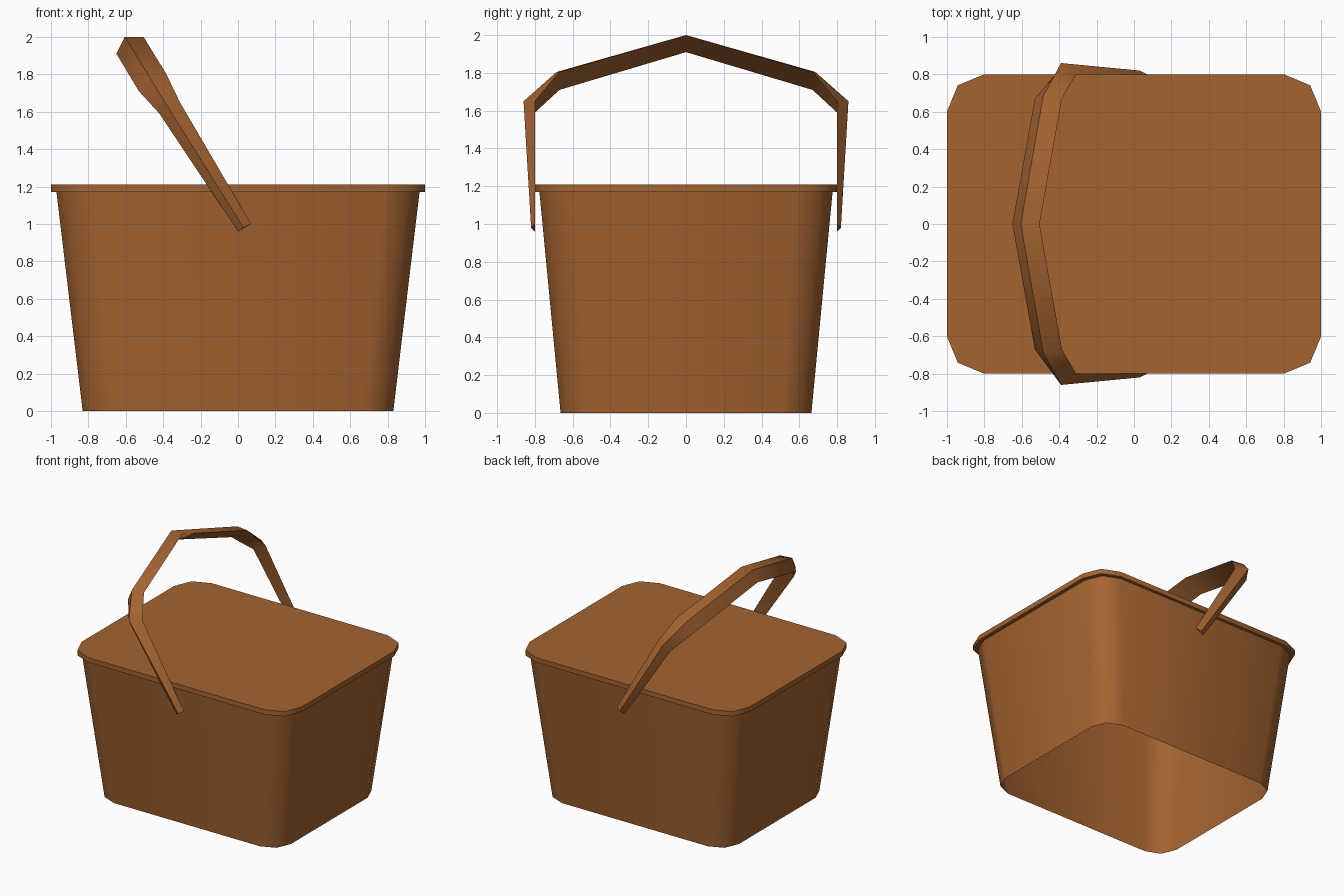
import bpy, bmesh, math

if "Cube" in bpy.data.objects:
    bpy.data.objects.remove(bpy.data.objects["Cube"])

brown = bpy.data.materials.new("warm_brown")
brown.diffuse_color = (0.376, 0.127, 0.03, 1)
brown.use_nodes = True
brown.node_tree.nodes["Principled BSDF"].inputs["Base Color"].default_value = brown.diffuse_color


def ring(scale, z):
    """Rounded rectangle outline, two segments per corner."""
    pts = []
    for sx, sy, start in ((1, 1, 0), (-1, 1, 90), (-1, -1, 180), (1, -1, 270)):
        for k in range(3):
            a = math.radians(start + 45 * k)
            x, y = 0.8 * sx + 0.2 * math.cos(a), 0.6 * sy + 0.2 * math.sin(a)
            pts.append((x * scale, y * scale, z))
    return pts


def loft(name, rings, cap_start, cap_end, angle):
    """Skin a list of closed rings."""
    bm = bmesh.new()
    loops = [[bm.verts.new(p) for p in r] for r in rings]
    n = len(loops[0])
    for a, b in zip(loops, loops[1:]):
        for i in range(n):
            j = (i + 1) % n
            bm.faces.new((a[i], a[j], b[j], b[i]))
    if cap_start:
        bm.faces.new(loops[0][::-1])
    if cap_end:
        bm.faces.new(loops[-1])
    if cap_start and cap_end:
        bmesh.ops.recalc_face_normals(bm, faces=bm.faces[:])
    me = bpy.data.meshes.new(name)
    bm.to_mesh(me)
    bm.free()
    me.materials.append(brown)
    ob = bpy.data.objects.new(name, me)
    bpy.context.collection.objects.link(ob)
    bpy.ops.object.select_all(action='DESELECT')
    ob.select_set(True)
    bpy.context.view_layer.objects.active = ob
    bpy.ops.object.shade_smooth_by_angle(angle=math.radians(angle))


# Tapered tub, open underneath
loft("basket_body", [ring(0.83, 0), ring(0.97, 1.17)], False, False, 60)

# Flat lid
loft("lid", [ring(1.0, 1.17), ring(1.0, 1.21)], True, True, 60)

# Tilted handle with a triangular section: (lower edge, ridge, upper edge)
half = [
    ((0.0, 0.80, 0.96), (0.03, 0.82, 0.98), (0.07, 0.80, 1.00)),
    ((-0.42, 0.80, 1.59), (-0.39, 0.86, 1.65), (-0.31, 0.80, 1.65)),
    ((-0.53, 0.67, 1.71), (-0.485, 0.685, 1.805), (-0.385, 0.67, 1.805)),
]
top = ((-0.65, 0, 1.91), (-0.605, 0, 2.0), (-0.505, 0, 2.0))
other = [tuple((x, -y, z) for x, y, z in s) for s in reversed(half)]
loft("handle", half + [top] + other, True, True, 40)
